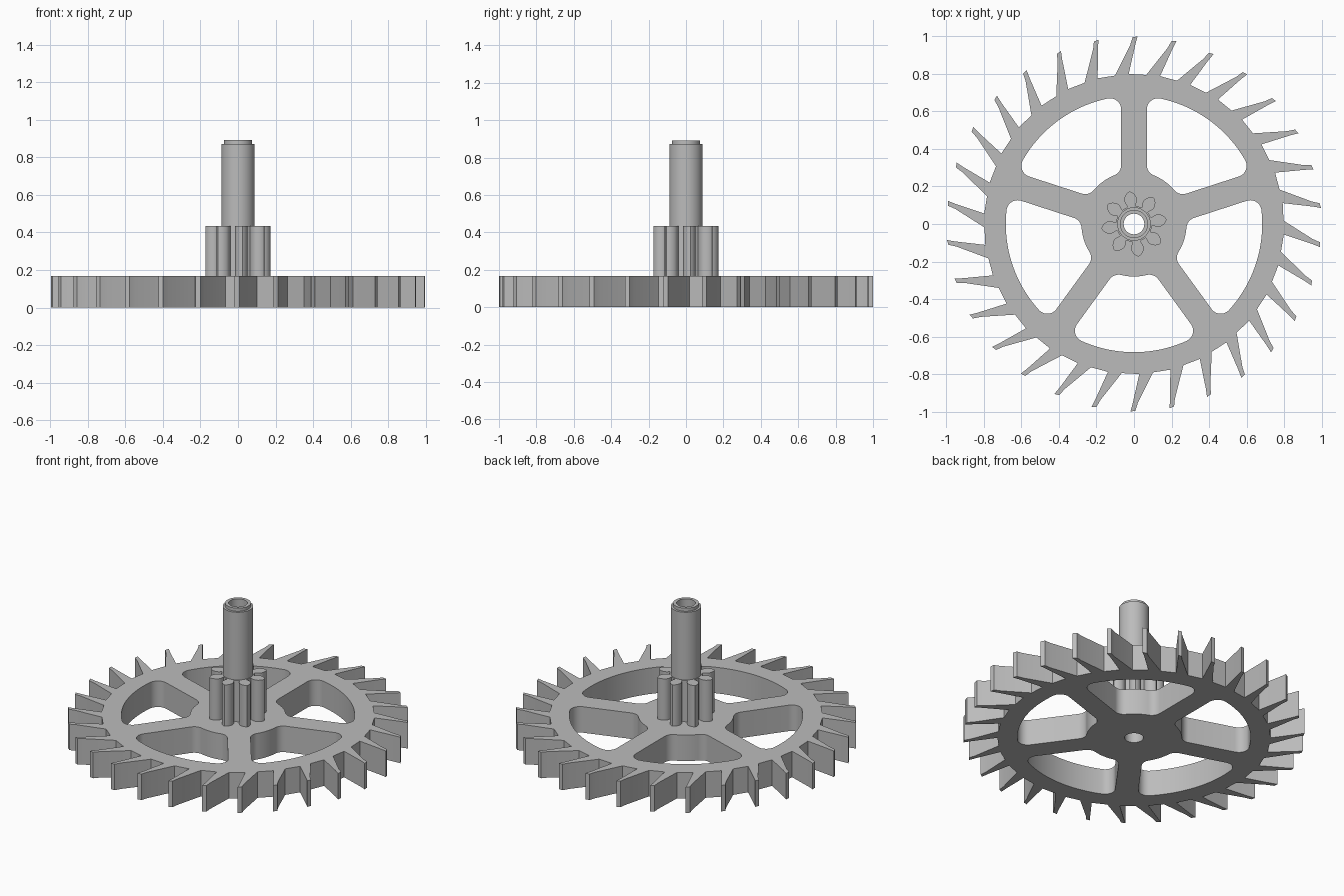
import bpy, bmesh
from math import sin, cos, pi, radians, sqrt, atan2

cube = bpy.data.objects.get("Cube")
if cube:
    bpy.data.objects.remove(cube)

metal = bpy.data.materials.new("grey metal")
metal.use_nodes = True
GREY = (0.5, 0.5, 0.5, 1)
metal.diffuse_color = GREY
metal.node_tree.nodes["Principled BSDF"].inputs["Base Color"].default_value = GREY

BORE = 0.055


def arc(radius, a0, a1, steps, cx=0, cy=0):
    angles = [a0 + (a1 - a0) * i / steps for i in range(steps + 1)]
    return [(cx + radius * cos(a), cy + radius * sin(a)) for a in angles]


def circle(radius, steps=64):
    return arc(radius, 0, 2 * pi, steps)[:-1]


def rotate(points, a):
    return [(x * cos(a) - y * sin(a), x * sin(a) + y * cos(a)) for x, y in points]


def finish(obj):
    obj.data.materials.clear()
    obj.data.materials.append(metal)
    bpy.ops.object.select_all(action='DESELECT')
    obj.select_set(True)
    bpy.context.view_layer.objects.active = obj
    bpy.ops.object.shade_smooth_by_angle(angle=radians(25))


def plate(name, loops, z0, z1):
    """Extrude an outline with holes between two heights."""
    curve = bpy.data.curves.new(name, 'CURVE')
    curve.dimensions = '2D'
    curve.fill_mode = 'BOTH'
    curve.extrude = (z1 - z0) / 2
    for loop in loops:
        spline = curve.splines.new('POLY')
        spline.points.add(len(loop) - 1)
        for p, (x, y) in zip(spline.points, loop):
            p.co = (x, y, 0, 1)
        spline.use_cyclic_u = True
    source = bpy.data.objects.new(name + "_outline", curve)
    bpy.context.collection.objects.link(source)
    bpy.context.view_layer.update()
    mesh = bpy.data.meshes.new_from_object(
        source.evaluated_get(bpy.context.evaluated_depsgraph_get()))
    bpy.data.objects.remove(source)
    bm = bmesh.new()
    bm.from_mesh(mesh)
    bmesh.ops.remove_doubles(bm, verts=bm.verts, dist=1e-5)
    bmesh.ops.translate(bm, verts=bm.verts, vec=(0, 0, (z0 + z1) / 2))
    bmesh.ops.recalc_face_normals(bm, faces=bm.faces)
    bm.to_mesh(mesh)
    bm.free()
    obj = bpy.data.objects.new(name, mesh)
    bpy.context.collection.objects.link(obj)
    finish(obj)


def lathe(name, profile, steps=64):
    """Spin a closed (radius, height) profile around z."""
    bm = bmesh.new()
    rings = [[bm.verts.new((x, y, z)) for x, y in circle(r, steps)] for r, z in profile]
    for i, ring in enumerate(rings):
        nxt = rings[(i + 1) % len(rings)]
        for j in range(steps):
            k = (j + 1) % steps
            bm.faces.new((ring[j], ring[k], nxt[k], nxt[j]))
    bmesh.ops.recalc_face_normals(bm, faces=bm.faces)
    mesh = bpy.data.meshes.new(name)
    bm.to_mesh(mesh)
    bm.free()
    obj = bpy.data.objects.new(name, mesh)
    bpy.context.collection.objects.link(obj)
    finish(obj)


def window(rim, hub, half_spoke, fillet):
    """Rounded opening between the spokes at 0 and 72 degrees."""
    mid = radians(36)
    off = half_spoke + fillet
    xi = sqrt((hub + fillet) ** 2 - off ** 2)
    xo = sqrt((rim - fillet) ** 2 - off ** 2)
    ai, ao = atan2(off, xi), atan2(off, xo)
    half = arc(hub, mid, ai, 8)[:-1]
    half += arc(fillet, ai + pi, 1.5 * pi, 8, xi, off)
    half += arc(fillet, -pi / 2, ao, 10, xo, off)
    half += arc(rim, ao, mid, 14)[1:]
    mirrored = [(x * cos(2 * mid) + y * sin(2 * mid), x * sin(2 * mid) - y * cos(2 * mid))
                for x, y in half]
    return half + mirrored[-2:0:-1]


# Toothed wheel: thirty undercut teeth, five openings and a bore
tooth = [(0.8, 92), (0.955, 89.6), (1.0, 88.9), (0.995, 90.4), (0.955, 91.2), (0.797, 97.3)]
rim_outline = []
for n in range(30):
    rim_outline += [(r * cos(radians(a + 12 * n)), r * sin(radians(a + 12 * n))) for r, a in tooth]
opening = window(0.683, 0.28, 0.068, 0.06)
openings = [rotate(opening, radians(18 + 72 * n)) for n in range(5)]
plate("toothed_wheel", [rim_outline, circle(BORE)] + openings, 0, 0.168)

# Pinion: eight pointed leaves
side = [(0.095, 0.02), (0.115, 0.031), (0.13, 0.034), (0.145, 0.031), (0.16, 0.022), (0.17, 0.011)]
leaf = [(x, -y) for x, y in side] + [(0.175, 0)] + side[::-1]
pinion_outline = []
for n in range(8):
    pinion_outline += rotate(leaf, radians(8 + 45 * n))
plate("pinion", [pinion_outline, circle(BORE)], 0.168, 0.435)

# Hollow shaft with a stepped top
lathe("shaft", [(BORE, 0.435), (0.089, 0.435), (0.089, 0.872), (0.075, 0.872),
                (0.075, 0.892), (BORE, 0.892)])
